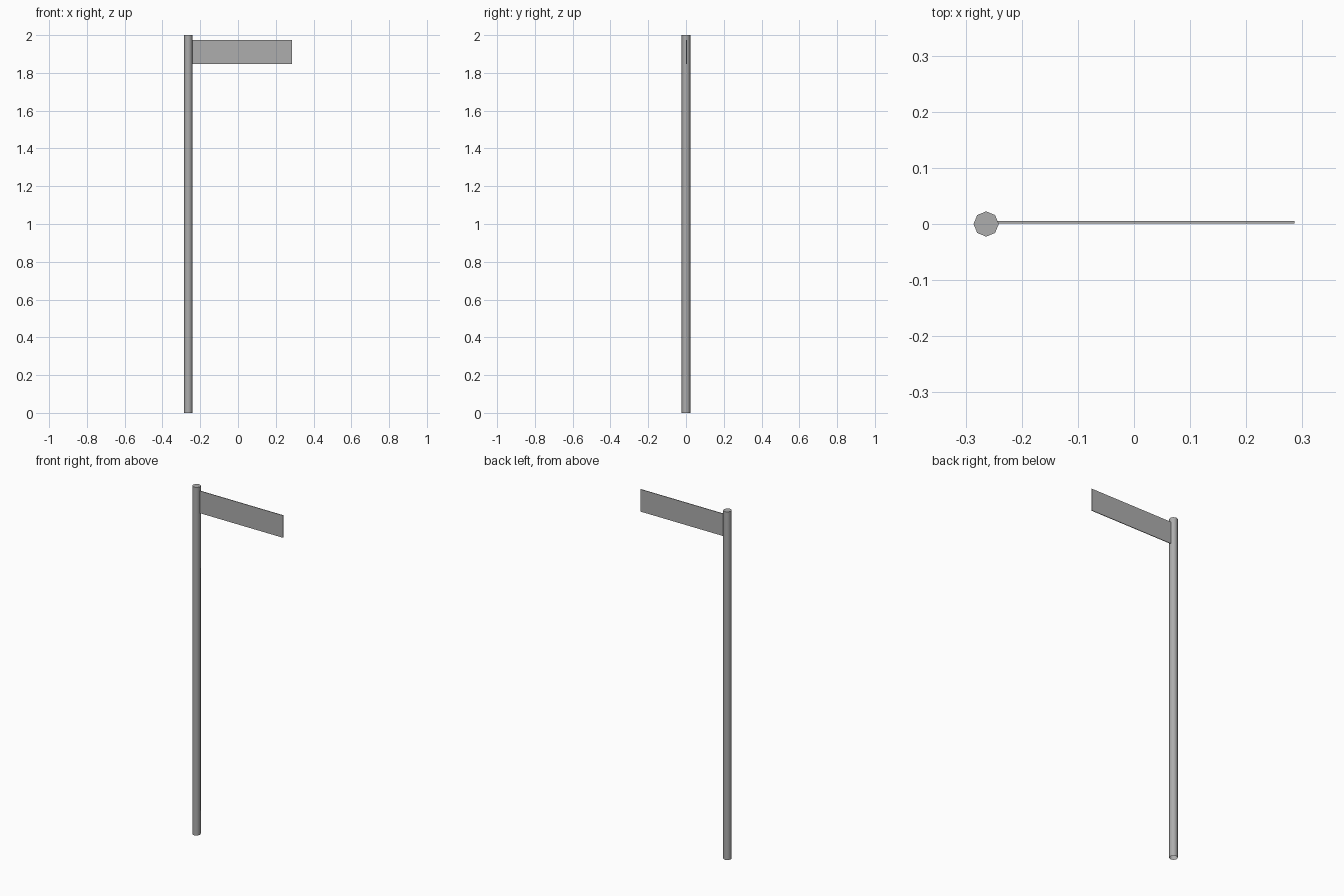
import bpy
import bmesh
from math import radians

if "Cube" in bpy.data.objects:
    bpy.data.objects.remove(bpy.data.objects["Cube"])

# Mid-grey paint shared by both parts
paint = bpy.data.materials.new("grey_paint")
paint.diffuse_color = (0.42, 0.42, 0.42, 1)
paint.use_nodes = True
paint.node_tree.nodes["Principled BSDF"].inputs["Base Color"].default_value = paint.diffuse_color

# Pole: upright eight-sided tube with corners on the axes, open at the foot
bpy.ops.mesh.primitive_cylinder_add(vertices=8, radius=0.0225, depth=2.0,
                                    location=(-0.2635, 0, 1.0))
pole = bpy.context.object
pole.name = "pole"
bm = bmesh.new()
bm.from_mesh(pole.data)
foot = [f for f in bm.faces if f.normal.z < -0.9]
bmesh.ops.delete(bm, geom=foot, context='FACES_ONLY')
bm.to_mesh(pole.data)
bm.free()
bpy.ops.object.shade_smooth_by_angle(angle=radians(60))

# Sign blade: thin plate reaching sideways from the top of the pole
x0, x1 = -0.243, 0.286
y0, y1 = 0.0010, 0.0050
z0, z1 = 1.847, 1.975
bpy.ops.mesh.primitive_cube_add(
    size=1, location=((x0 + x1) / 2, (y0 + y1) / 2, (z0 + z1) / 2))
blade = bpy.context.object
blade.name = "sign_blade"
blade.scale = (x1 - x0, y1 - y0, z1 - z0)
bpy.ops.object.transform_apply(location=False, rotation=False, scale=True)

for part in (pole, blade):
    part.data.materials.append(paint)
